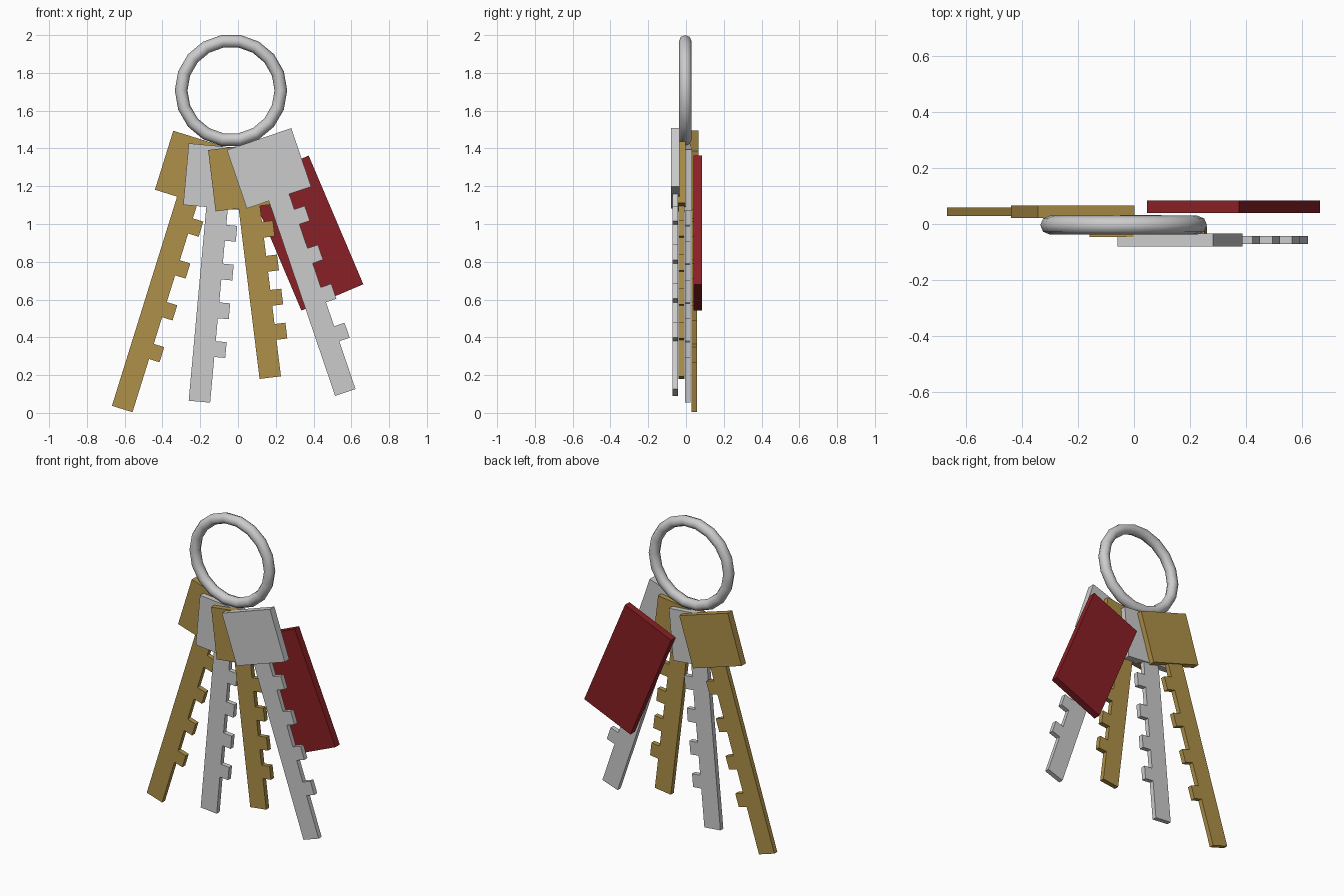
import bpy, bmesh
from math import radians, pi
from mathutils import Matrix

if "Cube" in bpy.data.objects:
    bpy.data.objects.remove(bpy.data.objects["Cube"])


def material(name, color):
    m = bpy.data.materials.new(name)
    m.diffuse_color = color
    m.use_nodes = True
    m.node_tree.nodes["Principled BSDF"].inputs["Base Color"].default_value = m.diffuse_color
    return m


gold = material("gold", (0.43, 0.28, 0.065, 1))
red = material("red", (0.25, 0.014, 0.018, 1))


def extrude_profile(bm, pts, thick):
    """Flat XZ outline made solid, centred on y = 0."""
    face = bm.faces.new([bm.verts.new((x, -thick / 2, z)) for x, z in pts])
    res = bmesh.ops.extrude_face_region(bm, geom=[face])
    verts = [v for v in res["geom"] if isinstance(v, bmesh.types.BMVert)]
    bmesh.ops.translate(bm, verts=verts, vec=(0, thick, 0))


def finish(bm, name, loc, tilt, mat):
    bmesh.ops.recalc_face_normals(bm, faces=bm.faces[:])
    me = bpy.data.meshes.new(name)
    bm.to_mesh(me)
    bm.free()
    ob = bpy.data.objects.new(name, me)
    bpy.context.collection.objects.link(ob)
    ob.location = loc
    ob.rotation_euler = (0, radians(tilt), 0)
    if mat:
        me.materials.append(mat)


def key(name, loc, tilt, length, mat):
    """Key whose origin is the middle of the head's lower edge."""
    bm = bmesh.new()
    # head
    extrude_profile(bm, [(-.18, 0), (.18, 0), (.18, .327), (-.18, .327)], .045)
    # blade with four teeth on the right edge
    w, out, half = .057, .115, .042
    pts = [(-w, -length), (w, -length)]
    for i in reversed(range(4)):
        z = -.127 - i * .2 * length
        pts += [(w, z - half), (out, z - half), (out, z + half), (w, z + half)]
    pts += [(w, 0), (-w, 0)]
    extrude_profile(bm, pts, .03)
    finish(bm, name, loc, tilt, mat)


# keys, back to front
key("gold_key_back", (-.268, .044, 1.128), 17.3, 1.16, gold)
key("grey_key_back", (-.111, .010, 1.085), 5.2, 1.03, None)
key("gold_key_front", (.060, -.024, 1.089), -7.0, .909, gold)
key("grey_key_front", (.217, -.057, 1.14), -18.8, 1.09, None)

# red tag
bm = bmesh.new()
extrude_profile(bm, [(-.178, -.37), (.178, -.37), (.178, .37), (-.178, .37)], .045)
finish(bm, "tag", (.355, .061, .952), -23, red)

# ring
bpy.ops.mesh.primitive_torus_add(major_segments=18, minor_segments=8,
                                 major_radius=.264, minor_radius=.0335,
                                 location=(-.037, -.004, 1.707),
                                 rotation=(pi / 2, 0, 0))
ring = bpy.context.object
ring.name = "ring"
bpy.ops.object.shade_smooth()
